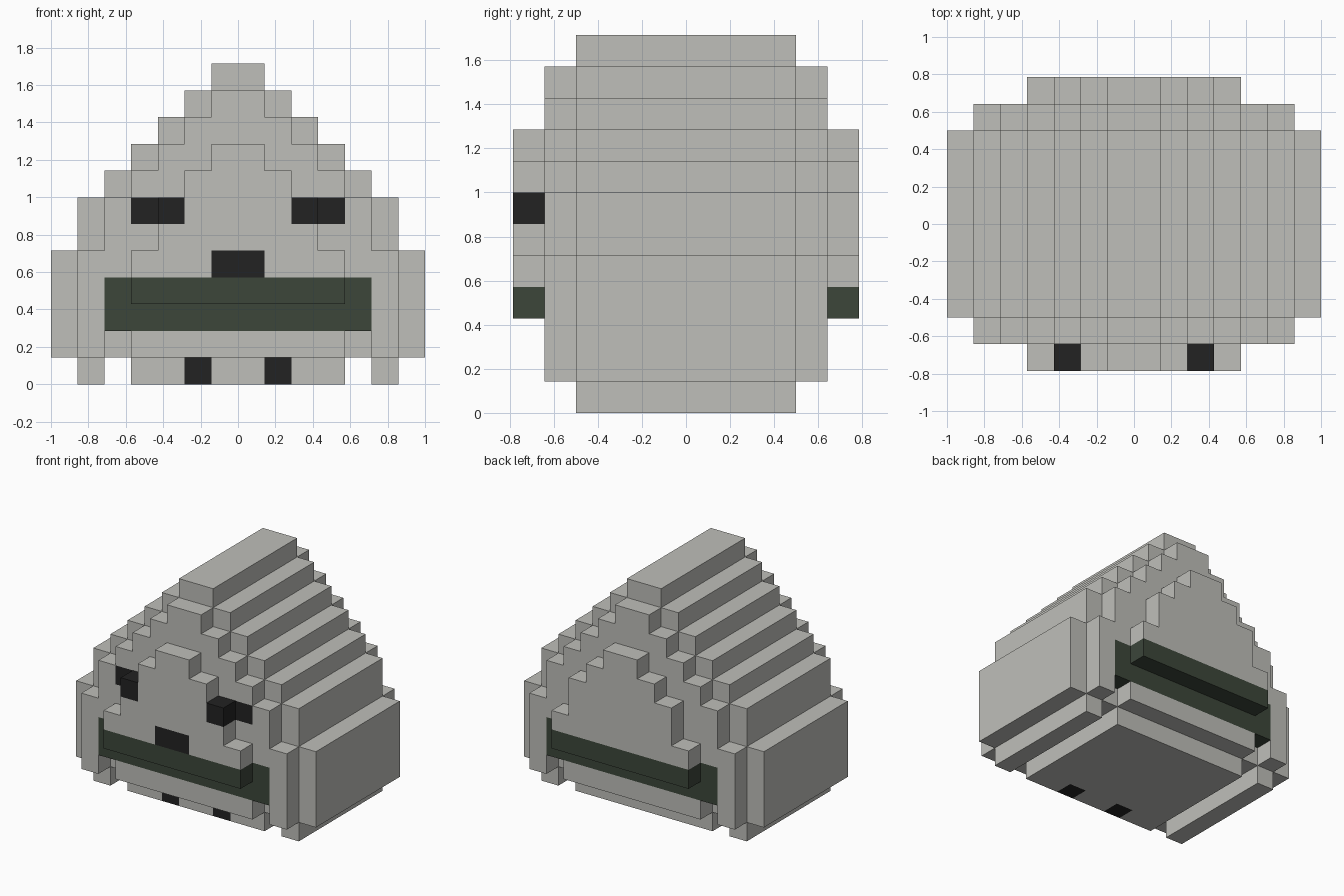
import bpy
import bmesh
from mathutils import Vector

cube = bpy.data.objects.get("Cube")
if cube:
    bpy.data.objects.remove(cube, do_unlink=True)

UNIT = 1 / 7  # block size: the model is fourteen blocks wide


def material(name, rgb):
    mat = bpy.data.materials.new(name)
    mat.use_nodes = True
    color = (*rgb, 1)
    mat.diffuse_color = color
    mat.node_tree.nodes["Principled BSDF"].inputs["Base Color"].default_value = color
    return mat


grey = material("stone_grey", (0.52, 0.52, 0.49))
green = material("dark_green", (0.045, 0.061, 0.042))
black = material("soft_black", (0.016, 0.016, 0.016))

# Half width of the thick middle slab for each row of blocks, bottom to top
ROWS = [4, 7, 7, 7, 7, 6, 6, 5, 4, 3, 2, 1]


def is_solid(out, y, z):
    """out counts blocks away from the centre plane; slabs shrink to front and back."""
    depth = abs(y)
    if depth <= 3:                                   # middle slab and side feet
        return out < ROWS[z] or (z == 0 and out == 5)
    if depth == 4:                                   # inner relief, notched below the mouth
        return 1 <= z and out < ROWS[z] - 1 and not (z == 1 and out == 4)
    return 3 <= z and out < ROWS[z] - 3              # outer relief


def part_of(x, out, y, z):
    """Pick the part a block belongs to."""
    side = "left" if x >= 0 else "right"
    if (abs(y) == 4 and z in (2, 3) and out < 5) or (abs(y) == 5 and z == 3):
        return "front_mouth" if y < 0 else "back_mouth"
    if z == 6 and (y, out) in ((-5, 2), (-4, 3)):
        return side + "_eye"
    if y == -5 and z == 4 and out == 0:
        return "nose"
    if y == -3 and z == 0 and out == 1:
        return side + "_toe"
    if z == 0 and out == 5:
        return side + "_foot"
    return "body"


# Sort the blocks into parts
blocks = {}
for x in range(-7, 7):
    out = x if x >= 0 else -x - 1
    for y in range(-5, 6):
        for z in range(len(ROWS)):
            if is_solid(out, y, z):
                blocks[x, y, z] = part_of(x, out, y, z)


def build_part(name, mat):
    """Make one part from the exposed faces of its blocks."""
    bm = bmesh.new()
    for cell, part in blocks.items():
        if part != name:
            continue
        centre = Vector(cell) + Vector((0.5, 0, 0.5))
        for axis in range(3):
            for sign in (-1, 1):
                n, u, v = Vector(), Vector(), Vector()
                n[axis] = sign
                u[(axis + 1) % 3] = 0.5
                v[(axis + 2) % 3] = 0.5 * sign
                if tuple(int(a + b) for a, b in zip(cell, n)) in blocks:
                    continue
                middle = centre + n * 0.5
                corners = (-u - v, u - v, u + v, v - u)
                bm.faces.new([bm.verts.new((middle + c) * UNIT) for c in corners])
    bmesh.ops.remove_doubles(bm, verts=bm.verts, dist=0.001)
    mesh = bpy.data.meshes.new(name)
    bm.to_mesh(mesh)
    bm.free()
    mesh.materials.append(mat)
    bpy.context.collection.objects.link(bpy.data.objects.new(name, mesh))


# Body and feet in grey, mouths in green, face details in black
for name in sorted(set(blocks.values())):
    if "mouth" in name:
        build_part(name, green)
    elif name == "nose" or name.endswith(("eye", "toe")):
        build_part(name, black)
    else:
        build_part(name, grey)
